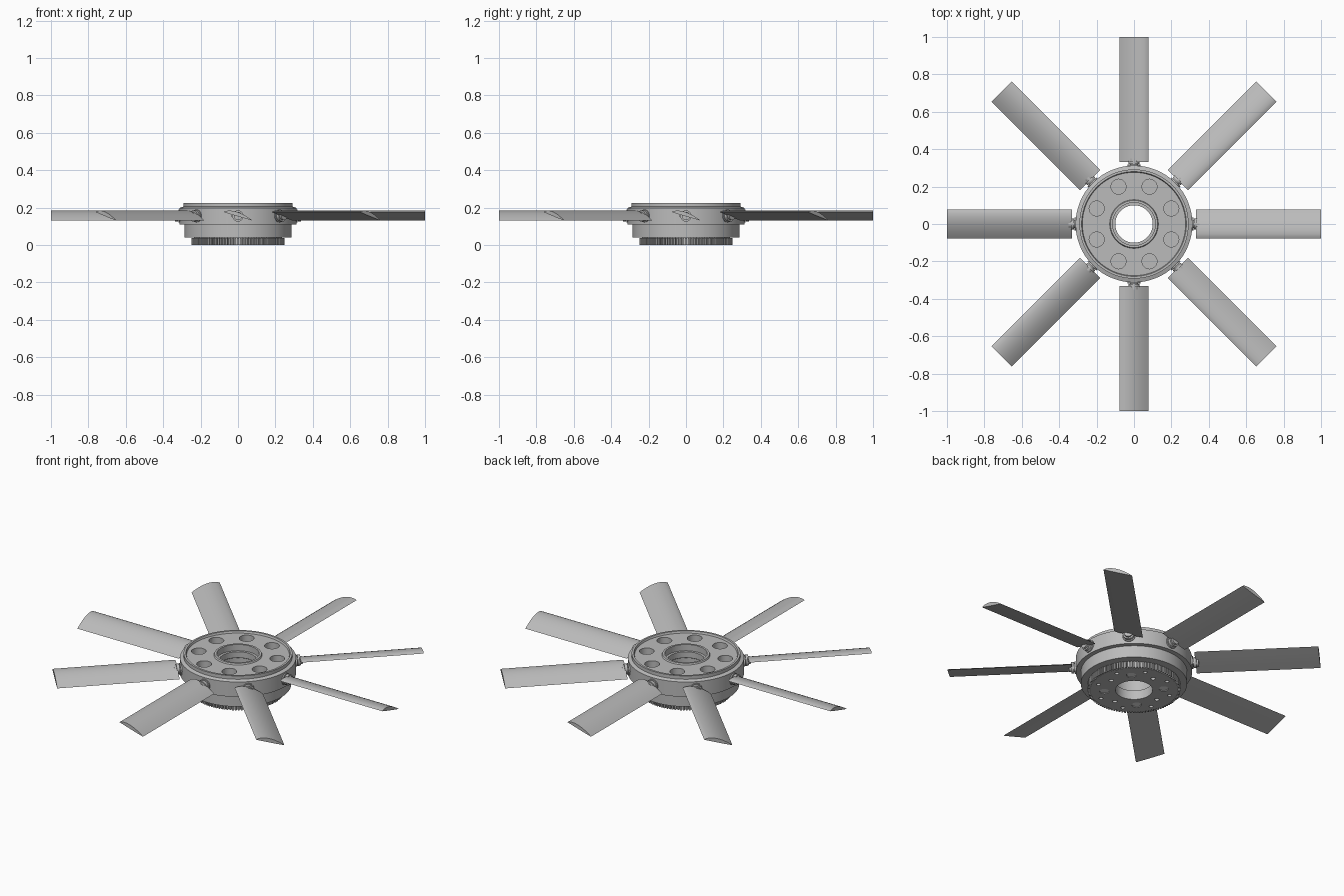
import bpy, bmesh, math
from mathutils import Matrix, Vector

cube = bpy.data.objects.get("Cube")
if cube:
    bpy.data.objects.remove(cube, do_unlink=True)


def material(name, value):
    mat = bpy.data.materials.new(name)
    mat.use_nodes = True
    color = (value, value, value, 1)
    mat.diffuse_color = color
    mat.node_tree.nodes["Principled BSDF"].inputs["Base Color"].default_value = color
    return mat


GREY = material("metal grey", 0.5)
PALE = material("pale metal", 0.85)


def finish(name, bm, mat, smooth=True):
    bmesh.ops.recalc_face_normals(bm, faces=bm.faces)
    mesh = bpy.data.meshes.new(name)
    bm.to_mesh(mesh)
    bm.free()
    mesh.materials.append(mat)
    obj = bpy.data.objects.new(name, mesh)
    bpy.context.collection.objects.link(obj)
    if smooth:
        smooth_object(obj)
    return obj


def smooth_object(obj):
    bpy.ops.object.select_all(action='DESELECT')
    obj.select_set(True)
    bpy.context.view_layer.objects.active = obj
    bpy.ops.object.shade_smooth_by_angle(angle=math.radians(30))


def lathe(bm, profile, steps=128):
    """Spin a closed (radius, z) outline around the z axis."""
    rings = [[bm.verts.new((r * math.cos(2 * math.pi * i / steps),
                            r * math.sin(2 * math.pi * i / steps), z))
              for r, z in profile] for i in range(steps)]
    n = len(profile)
    for i in range(steps):
        a, b = rings[i], rings[(i + 1) % steps]
        for j in range(n):
            k = (j + 1) % n
            bm.faces.new((a[j], b[j], b[k], a[k]))


def disc(bm, radius, z0, z1, dist, angle, sides=32):
    place = Matrix.Rotation(angle, 4, 'Z') @ Matrix.Translation((dist, 0, (z0 + z1) / 2))
    bmesh.ops.create_cone(bm, cap_ends=True, segments=sides, radius1=radius,
                          radius2=radius, depth=z1 - z0, matrix=place)


def box(bm, size, center, angle):
    place = (Matrix.Rotation(angle, 4, 'Z') @ Matrix.Translation(center)
             @ Matrix.Diagonal((*size, 1)))
    bmesh.ops.create_cube(bm, size=1, matrix=place)


EIGHTH = math.pi / 4

# Hub body with stepped bore, rim and recessed top
bm = bmesh.new()
lathe(bm, [(.1, 0), (.236, 0), (.236, .04), (.286, .04), (.286, .11), (.312, .11),
           (.312, .198), (.292, .205), (.292, .225), (.28, .225), (.276, .214),
           (.13, .214), (.126, .222), (.114, .222), (.114, .185), (.1, .185),
           (.1, .15), (.108, .145), (.108, .06), (.1, .055)])
hub = finish("hub", bm, GREY, smooth=False)

# Blind holes in the top face and bolt holes underneath
bm = bmesh.new()
for i in range(8):
    disc(bm, .04, .175, .25, .216, (i + .5) * EIGHTH)
    disc(bm, .011, -.02, .02, .2, (i + .5) * EIGHTH, 16)
for i in range(4):
    disc(bm, .026, -.02, .012, .16, (2 * i + 1) * EIGHTH)
    disc(bm, .013, -.02, .02, .16, 2 * i * EIGHTH, 16)
cutter = finish("hole_cutter", bm, GREY, smooth=False)
cutter.hide_render = True
mod = hub.modifiers.new("holes", 'BOOLEAN')
mod.object = cutter
mod.operation = 'DIFFERENCE'
mod.solver = 'EXACT'
bpy.context.view_layer.objects.active = hub
bpy.ops.object.modifier_apply(modifier=mod.name)
bpy.data.objects.remove(cutter, do_unlink=True)
smooth_object(hub)

# Fine gear teeth around the base
bm = bmesh.new()
TEETH = 100
for i in range(TEETH):
    box(bm, (.02, .0085, .036), (.239, 0, .018), 2 * math.pi * i / TEETH)
finish("gear_teeth", bm, GREY, smooth=False)

# Pale bolts set into the underside
bm = bmesh.new()
for i in range(4):
    disc(bm, .025, .004, .014, .16, (2 * i + 1) * EIGHTH)
finish("base_bolts", bm, PALE)

# Pivot shafts with a collar, one per blade
bm = bmesh.new()
for i in range(8):
    turn = Matrix.Rotation(i * EIGHTH, 4, 'Z')
    for radius, start, end in ((.034, .28, .318), (.022, .3, .35), (.03, .322, .338)):
        place = (turn @ Matrix.Translation(((start + end) / 2, 0, .155))
                 @ Matrix.Rotation(math.pi / 2, 4, 'Y'))
        bmesh.ops.create_cone(bm, cap_ends=True, segments=32, radius1=radius,
                              radius2=radius, depth=end - start, matrix=place)
finish("blade_pivots", bm, GREY)

# Pitched blades with a flat underside and a curved top
HALF, ROOT, TIP, STEPS = .077, .332, 1.0, 14
section = []
for k in range(STEPS + 1):
    u = k / STEPS
    section.append((HALF * (2 * u - 1), .176 - .045 * u + .075 * u ** .8 * (1 - u)))
for u in (.66, .33):
    section.append((HALF * (2 * u - 1), .176 - .045 * u - .001))

for i in range(8):
    bm = bmesh.new()
    ends = [[bm.verts.new((x, y, z)) for y, z in section] for x in (ROOT, TIP)]
    count = len(section)
    for j in range(count):
        k = (j + 1) % count
        bm.faces.new((ends[0][j], ends[0][k], ends[1][k], ends[1][j]))
    bm.faces.new(ends[0])
    bm.faces.new(ends[1])
    bm.transform(Matrix.Rotation(i * EIGHTH, 4, 'Z'))
    finish(f"blade_{i + 1}", bm, GREY)
